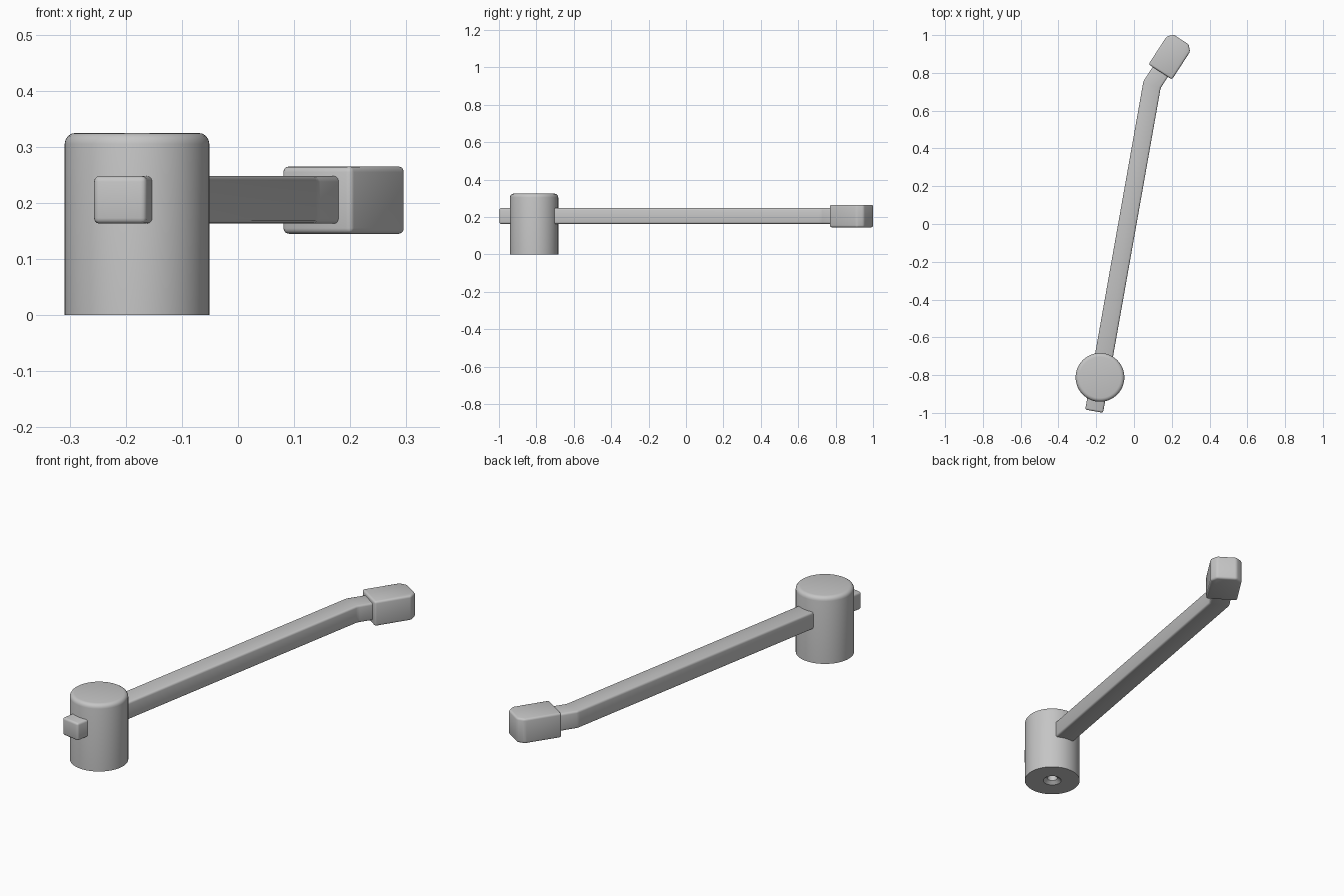
import bpy
import bmesh
from math import radians
from mathutils import Vector, Matrix

cube = bpy.data.objects.get("Cube")
if cube:
    bpy.data.objects.remove(cube, do_unlink=True)

grey = bpy.data.materials.new("satin grey")
grey.use_nodes = True
colour = (0.56, 0.56, 0.56, 1)
grey.diffuse_color = colour
grey.node_tree.nodes["Principled BSDF"].inputs["Base Color"].default_value = colour


def finish(name, bm):
    """Turn a bmesh into a smooth object with sharp edges kept."""
    bmesh.ops.recalc_face_normals(bm, faces=bm.faces)
    mesh = bpy.data.meshes.new(name)
    bm.to_mesh(mesh)
    bm.free()
    mesh.materials.append(grey)
    obj = bpy.data.objects.new(name, mesh)
    bpy.context.collection.objects.link(obj)
    bpy.ops.object.select_all(action="DESELECT")
    obj.select_set(True)
    bpy.context.view_layer.objects.active = obj
    bpy.ops.object.shade_smooth_by_angle(angle=radians(32))
    return obj


def prism(name, outline, z0, z1, radius):
    """Extrude a plan outline upwards and round its edges."""
    bm = bmesh.new()
    face = bm.faces.new([bm.verts.new((p.x, p.y, z0)) for p in outline])
    up = bmesh.ops.extrude_face_region(bm, geom=[face])["geom"]
    top = [v for v in up if isinstance(v, bmesh.types.BMVert)]
    bmesh.ops.translate(bm, verts=top, vec=(0, 0, z1 - z0))
    bmesh.ops.bevel(bm, geom=bm.edges[:], offset=radius, segments=3,
                    profile=0.5, affect="EDGES", clamp_overlap=True)
    return finish(name, bm)


def right_of(d):
    return Vector((d.y, -d.x))


# Pivot post: turned profile with rounded top and a screw recess underneath
R, H, r = 0.129, 0.325, 0.02
profile = [(0, 0.05), (0.02, 0.05), (0.024, 0.014), (0.042, 0), (R, 0), (R, H - r)]
profile += [(R - r * (1 - c), H - r * (1 - s)) for c, s in
            ((0.92, 0.62), (0.71, 0.29), (0.38, 0.08), (0, 0))]
profile = profile[:6] + [(R - r + r * c, H - r + r * s) for c, s in
                         ((0.92, 0.38), (0.71, 0.71), (0.38, 0.92), (0, 1))]
profile.append((0, H))
bm = bmesh.new()
points = [bm.verts.new((x, 0, z)) for x, z in profile]
chain = [bm.edges.new(pair) for pair in zip(points, points[1:])]
bmesh.ops.spin(bm, geom=points + chain, axis=(0, 0, 1), cent=(0, 0, 0),
               angle=radians(360), steps=64)
bmesh.ops.remove_doubles(bm, verts=bm.verts, dist=0.0005)
bmesh.ops.transform(bm, matrix=Matrix.Translation((-0.18, -0.812, 0)), verts=bm.verts)
finish("pivot_post", bm)

# Long arm running through the post, with a mitred bend before the head
start, bend = Vector((-0.211, -0.991)), Vector((0.0955, 0.738))
along = (bend - start).normalized()
head_dir = Vector((0.545, 0.839)).normalized()
half = 0.048
side, head_side = right_of(along), right_of(head_dir)
mitre = (side + head_side).normalized()
mitre *= half / mitre.dot(side)
tip = bend + head_dir * 0.1
outline = [start - side * half, start + side * half, bend + mitre,
           tip + head_side * half, tip - head_side * half, bend - mitre]
prism("bent_arm", outline, 0.163, 0.248, 0.01)

# Head block with chamfered far corners
base = bend + head_dir * 0.08
plan = [(-0.074, 0), (0.074, 0), (0.074, 0.176), (0.047, 0.204),
        (-0.047, 0.204), (-0.074, 0.176)]
prism("head_block", [base + head_side * x + head_dir * y for x, y in plan],
      0.145, 0.265, 0.01)
